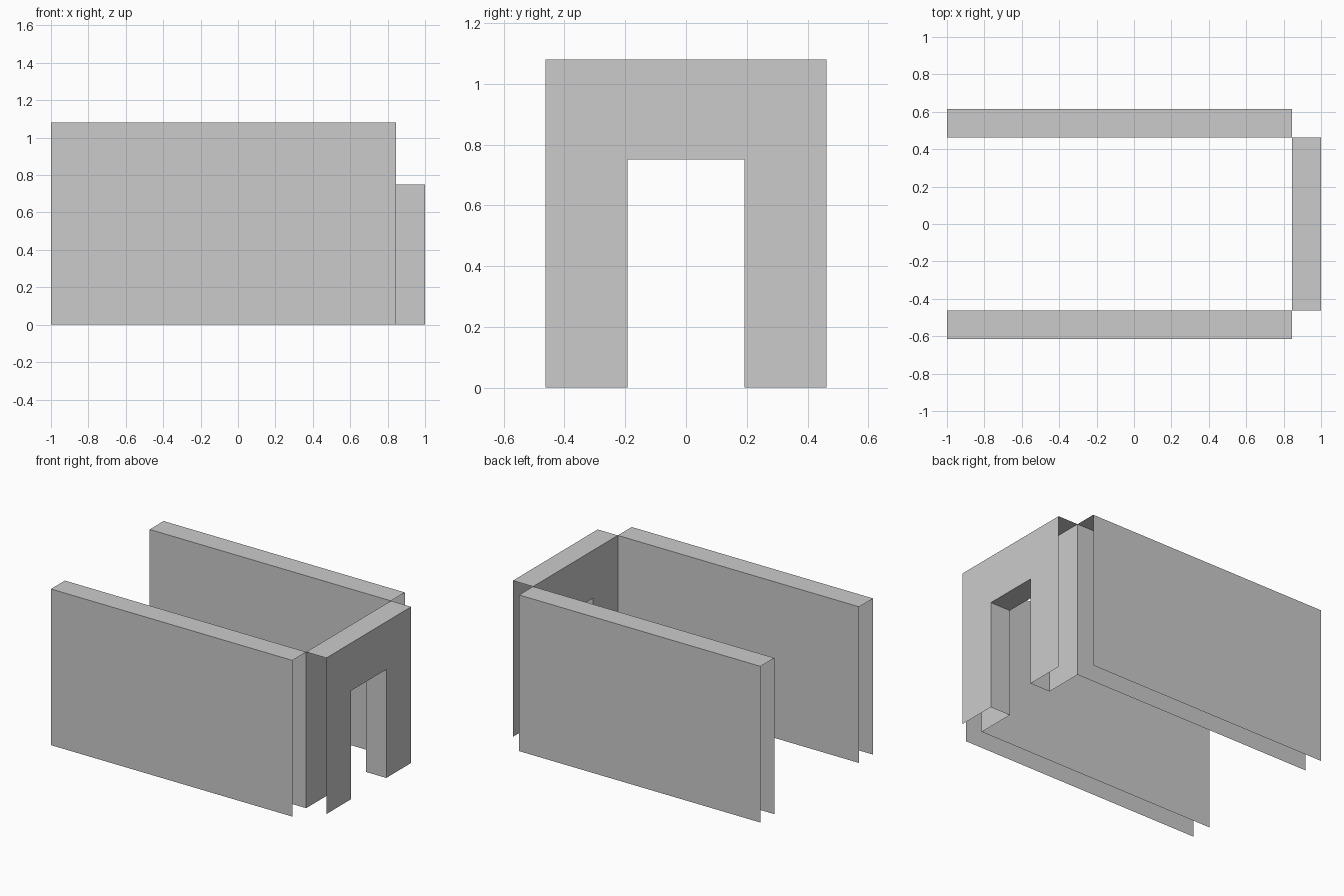
import bpy
import bmesh

if "Cube" in bpy.data.objects:
    bpy.data.objects.remove(bpy.data.objects["Cube"])

HEIGHT = 1.08
END_X = 0.846      # inner plane of the end wall
IN_Y, OUT_Y = 0.463, 0.615
DOOR_Y, DOOR_Z = 0.192, 0.75


def open_panel(name, outline, near, far, place, capped):
    """Two matching sheets joined only along the listed outline edges."""
    bm = bmesh.new()
    a = [bm.verts.new(place(u, v, near)) for u, v in outline]
    b = [bm.verts.new(place(u, v, far)) for u, v in outline]
    bm.faces.new(a)
    bm.faces.new(b[::-1])
    n = len(outline)
    for i in capped:
        j = (i + 1) % n
        bm.faces.new((a[j], a[i], b[i], b[j]))
    bmesh.ops.recalc_face_normals(bm, faces=bm.faces[:])
    mesh = bpy.data.meshes.new(name)
    bm.to_mesh(mesh)
    bm.free()
    obj = bpy.data.objects.new(name, mesh)
    bpy.context.collection.objects.link(obj)
    return obj


# Long side walls: inner and outer sheets with a top, open ends and bottom
side = open_panel("side_walls",
                  [(-1, 0), (END_X, 0), (END_X, HEIGHT), (-1, HEIGHT)],
                  IN_Y, OUT_Y, lambda u, v, w: (u, w, v), [2])
mirror = side.modifiers.new("mirror", 'MIRROR')
mirror.use_axis = (False, True, False)
mirror.use_mirror_merge = False

# End wall with doorway: top, jambs and lintel are closed, sides and bottom open
open_panel("doorway_wall",
           [(-IN_Y, 0), (-DOOR_Y, 0), (-DOOR_Y, DOOR_Z), (DOOR_Y, DOOR_Z),
            (DOOR_Y, 0), (IN_Y, 0), (IN_Y, HEIGHT), (-IN_Y, HEIGHT)],
           END_X, 1.0, lambda u, v, w: (w, u, v), [1, 2, 3, 6])
